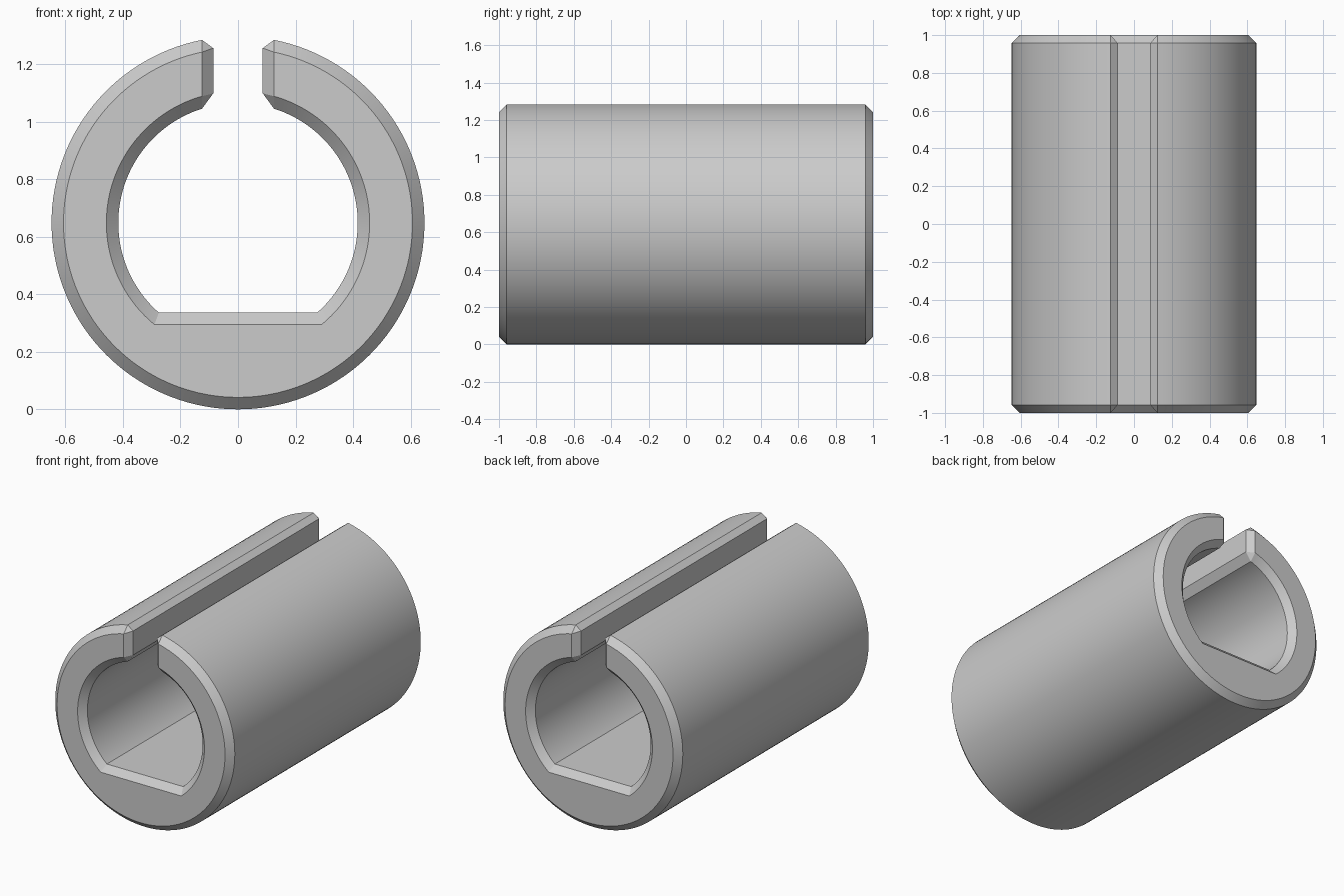
import bpy
import bmesh
from math import sqrt, sin, cos, asin, acos, pi, radians

default = bpy.data.objects.get("Cube")
if default:
    bpy.data.objects.remove(default, do_unlink=True)

OUTER, BORE, CENTRE = 0.648, 0.416, 0.648   # radii and axis height
FLAT = 0.336                                # height of the flat in the bore
SLOT, LIP = 0.086, 0.125                    # slot half width, before and after its chamfer
LIP_TOP, LIP_LOW = 1.255, 1.098             # heights of the straight slot wall
BEVEL = 0.0415
STEPS = 64


def arc(radius, start, end):
    angles = [start + (end - start) * i / STEPS for i in range(STEPS + 1)]
    return [(radius * cos(a), CENTRE + radius * sin(a)) for a in angles]


def section(bevel):
    """Closed cross-section; the end faces are drawn in by the bevel."""
    outer, bore, flat = OUTER - bevel, BORE + bevel, FLAT - bevel
    half = arc(outer, -pi / 2, acos(LIP / outer))
    inner = arc(bore, acos(LIP / bore), asin((flat - CENTRE) / bore))
    if bevel:
        half += [half[-1], inner[0]]        # slot chamfer closes to the face corners
    else:
        half += [(SLOT, LIP_TOP), (SLOT, LIP_LOW)]
    half += inner
    return half + [(-x, z) for x, z in reversed(half[1:])]


# Sleeve: four sections joined along the axis, closed at both ends
bm = bmesh.new()
rings = []
for y, bevel in ((-1, BEVEL), (BEVEL - 1, 0), (1 - BEVEL, 0), (1, BEVEL)):
    rings.append([bm.verts.new((x, y, z)) for x, z in section(bevel)])
for a, b in zip(rings, rings[1:]):
    for i in range(len(a)):
        j = (i + 1) % len(a)
        bm.faces.new((a[i], a[j], b[j], b[i]))
bmesh.ops.remove_doubles(bm, verts=bm.verts[:], dist=1e-5)
for y in (-1, 1):
    rim = [e for e in bm.edges if e.is_boundary and e.verts[0].co.y * y > 0]
    bmesh.ops.contextual_create(bm, geom=rim)
bmesh.ops.recalc_face_normals(bm, faces=bm.faces[:])

mesh = bpy.data.meshes.new("slotted_sleeve")
bm.to_mesh(mesh)
bm.free()
sleeve = bpy.data.objects.new("slotted_sleeve", mesh)
bpy.context.collection.objects.link(sleeve)

# Plain grey
grey = bpy.data.materials.new("light_grey")
grey.use_nodes = True
colour = (0.6, 0.6, 0.6, 1)
grey.diffuse_color = colour
grey.node_tree.nodes["Principled BSDF"].inputs["Base Color"].default_value = colour
mesh.materials.append(grey)

# Smooth round walls, crisp chamfers
bpy.ops.object.select_all(action='DESELECT')
sleeve.select_set(True)
bpy.context.view_layer.objects.active = sleeve
bpy.ops.object.shade_smooth_by_angle(angle=radians(20))
